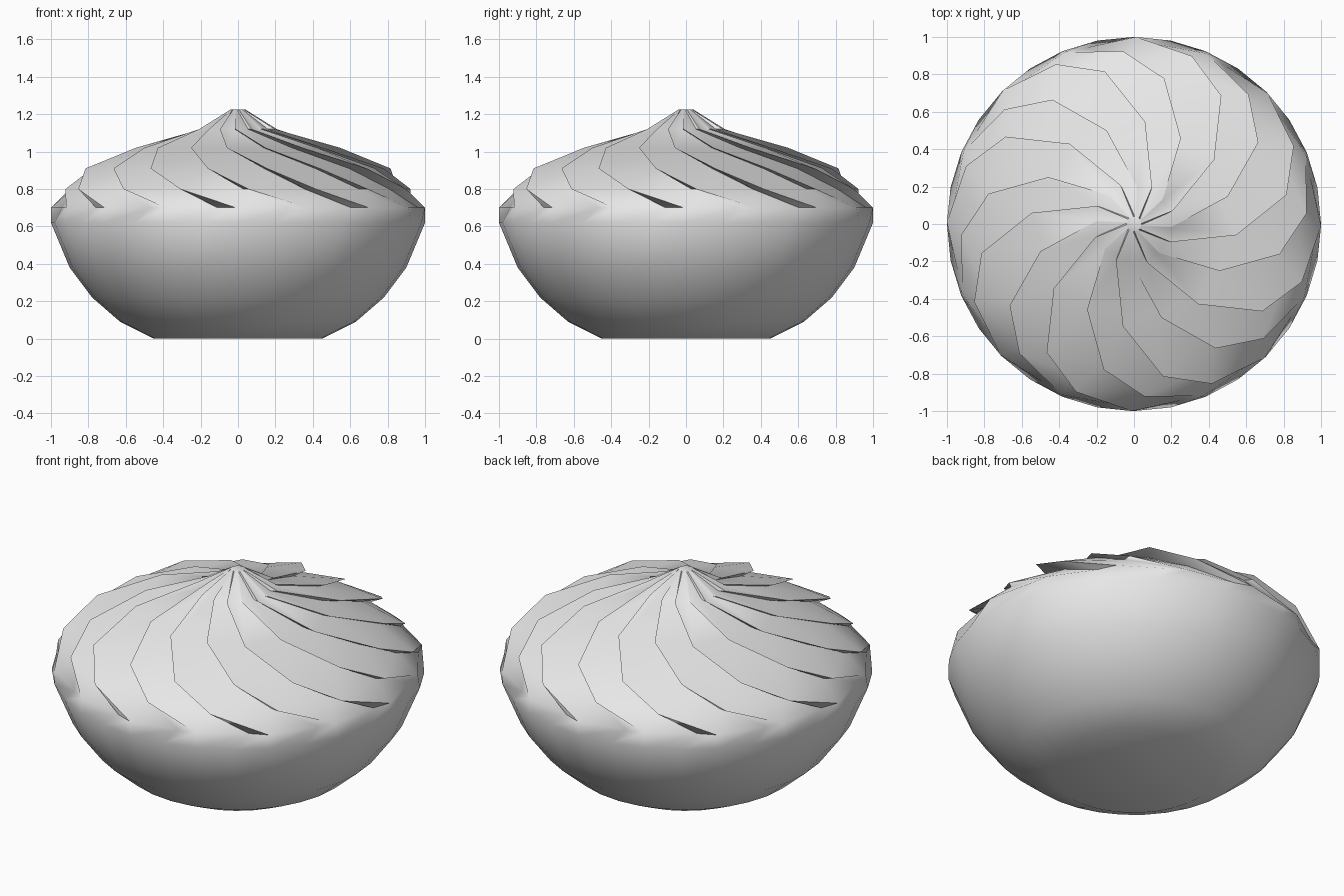
import bpy, bmesh
from math import radians, sin, cos

cube = bpy.data.objects.get("Cube")
if cube:
    bpy.data.objects.remove(cube, do_unlink=True)

FOLDS = 8
STEP = 360 / (FOLDS * 4)

# Plain bowl rings: radius, height
BOWL = [(0.45, 0), (0.63, 0.09), (0.78, 0.22), (0.90, 0.38), (1.0, 0.62)]

# Pleated rings: radius, height, twist, fold depth, how far the fold closes
PLEATS = [(1.0, 0.70, 0, 0.03, 0.5), (0.95, 0.80, -18, 0.09, 0.9),
          (0.83, 0.91, -33, 0.14, 1.1), (0.55, 1.02, -50, 0.17, 1.1),
          (0.22, 1.12, -70, 0.18, 0.9), (0.04, 1.225, -85, 0, 0)]


def add_ring(bm, radius, z, twist=0, depth=0, close=0):
    """Each fold has a main ridge, a valley, a minor ridge and a valley."""
    ring = []
    for fold in range(FOLDS):
        for k, cut in enumerate((0, 0.75, 0.3, 1.0)):
            angle = (fold * 4 + k) * STEP + twist
            # Valleys slide under the ridge that follows them
            angle += close * STEP * (0.85 if k % 2 else -0.1)
            r = radius * (1 - depth * cut)
            a = radians(angle)
            ring.append(bm.verts.new((r * cos(a), r * sin(a), z)))
    return ring


def make_bun():
    bm = bmesh.new()
    rings = [add_ring(bm, *row) for row in BOWL + PLEATS]
    for low, high in zip(rings, rings[1:]):
        for i in range(len(low)):
            j = (i + 1) % len(low)
            bm.faces.new((low[i], low[j], high[j], high[i]))
    # Flat base and small flat tip
    bm.faces.new(rings[0][::-1])
    bm.faces.new(rings[-1])
    bmesh.ops.recalc_face_normals(bm, faces=bm.faces)
    mesh = bpy.data.meshes.new("pleated_bun")
    bm.to_mesh(mesh)
    bm.free()
    obj = bpy.data.objects.new("pleated_bun", mesh)
    bpy.context.collection.objects.link(obj)
    return obj


# Dough colour
dough = bpy.data.materials.new("pale_grey_dough")
dough.use_nodes = True
colour = (0.8, 0.8, 0.8, 1)
dough.diffuse_color = colour
dough.node_tree.nodes["Principled BSDF"].inputs["Base Color"].default_value = colour

bun = make_bun()
bun.data.materials.append(dough)
bpy.ops.object.select_all(action="DESELECT")
bun.select_set(True)
bpy.context.view_layer.objects.active = bun
bpy.ops.object.shade_smooth_by_angle(angle=radians(60))
